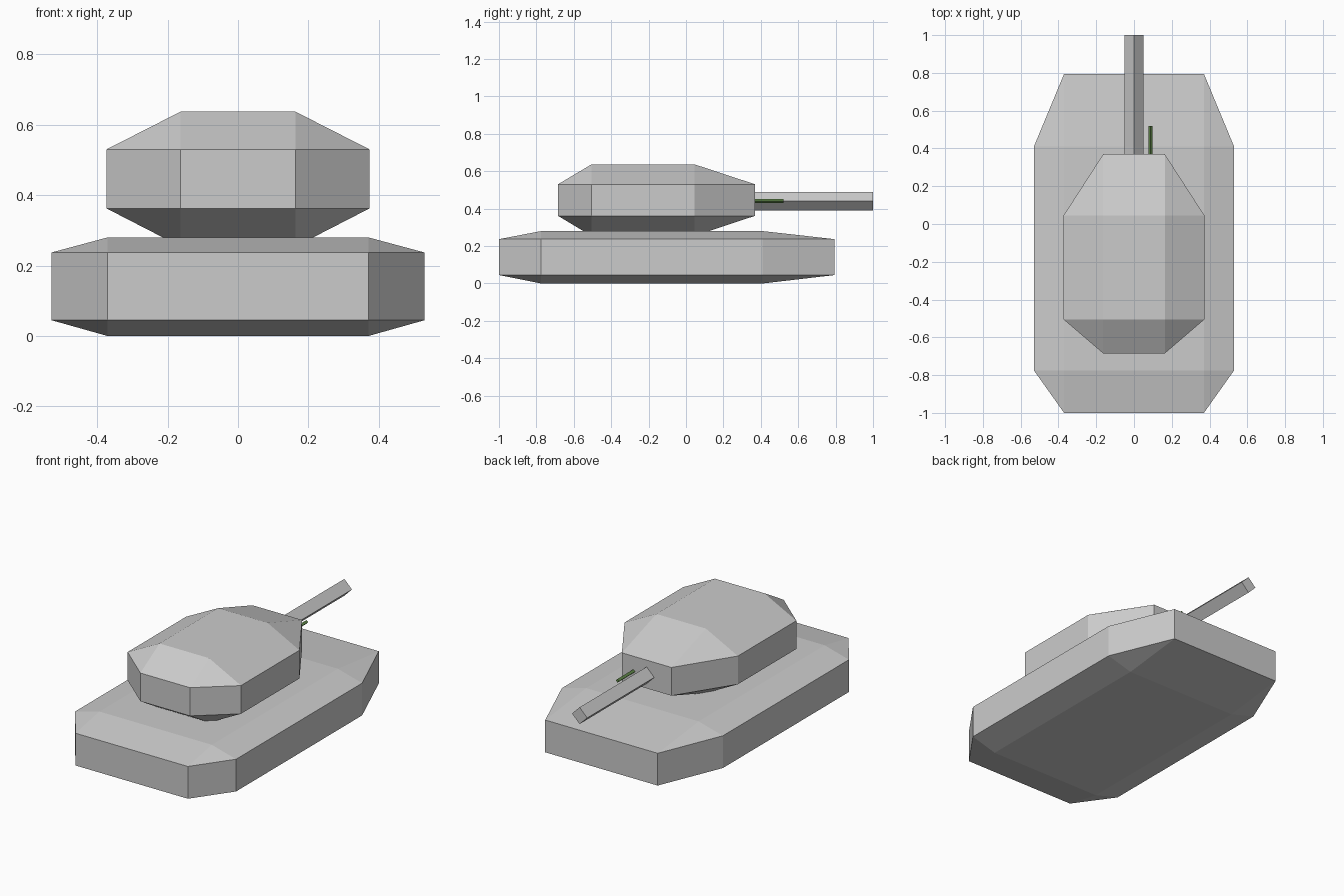
import bpy
import bmesh
import math
from mathutils import Matrix

if "Cube" in bpy.data.objects:
    bpy.data.objects.remove(bpy.data.objects["Cube"])


def finish(name, bm):
    bmesh.ops.recalc_face_normals(bm, faces=bm.faces)
    mesh = bpy.data.meshes.new(name)
    bm.to_mesh(mesh)
    bm.free()
    obj = bpy.data.objects.new(name, mesh)
    bpy.context.collection.objects.link(obj)
    return obj


def chamfered_block(name, xs, ys, zs):
    """Box with every edge chamfered: xs = inner, outer half width;
    ys = front, inner front, inner back, back; zs = bottom to top."""
    xi, xo = xs
    y0, y1, y2, y3 = ys
    bm = bmesh.new()
    flat = [(-xi, y1), (xi, y1), (xi, y2), (-xi, y2)]
    outline = [(-xi, y0), (xi, y0), (xo, y1), (xo, y2),
               (xi, y3), (-xi, y3), (-xo, y2), (-xo, y1)]
    for x, y in flat:
        bm.verts.new((x, y, zs[0]))
        bm.verts.new((x, y, zs[3]))
    for x, y in outline:
        bm.verts.new((x, y, zs[1]))
        bm.verts.new((x, y, zs[2]))
    # The shape is convex, so its hull gives all the faces
    bmesh.ops.convex_hull(bm, input=bm.verts[:])
    bmesh.ops.dissolve_limit(bm, angle_limit=math.radians(0.5),
                             verts=bm.verts[:], edges=bm.edges[:])
    return finish(name, bm)


def diamond_rod(name, x, z, radius, y0, y1):
    """Four-sided rod along y, standing on its edge."""
    bm = bmesh.new()
    place = (Matrix.Translation((x, (y0 + y1) / 2, z))
             @ Matrix.Rotation(math.radians(90), 4, 'X'))
    bmesh.ops.create_cone(bm, cap_ends=True, segments=4, radius1=radius,
                          radius2=radius, depth=y1 - y0, matrix=place)
    # Make sure the corners point along x and z
    if max(v.co.x for v in bm.verts) - x < radius * 0.9:
        bmesh.ops.rotate(bm, cent=(x, 0, z), verts=bm.verts[:],
                         matrix=Matrix.Rotation(math.radians(45), 3, 'Y'))
    return finish(name, bm)


# Hull and turret
chamfered_block("hull", (0.37, 0.53), (-1.0, -0.775, 0.41, 0.795),
                (0.0, 0.045, 0.237, 0.28))
chamfered_block("turret", (0.163, 0.373), (-0.685, -0.505, 0.045, 0.37),
                (0.254, 0.362, 0.53, 0.637))

# Main barrel and the small gun beside it
diamond_rod("main_barrel", 0.0, 0.44, 0.05, 0.33, 1.0)
small_gun = diamond_rod("small_gun", 0.087, 0.441, 0.011, 0.33, 0.52)

green = bpy.data.materials.new("dark_green")
green.diffuse_color = (0.12, 0.25, 0.07, 1.0)
green.use_nodes = True
green.node_tree.nodes["Principled BSDF"].inputs["Base Color"].default_value = green.diffuse_color
small_gun.data.materials.append(green)
